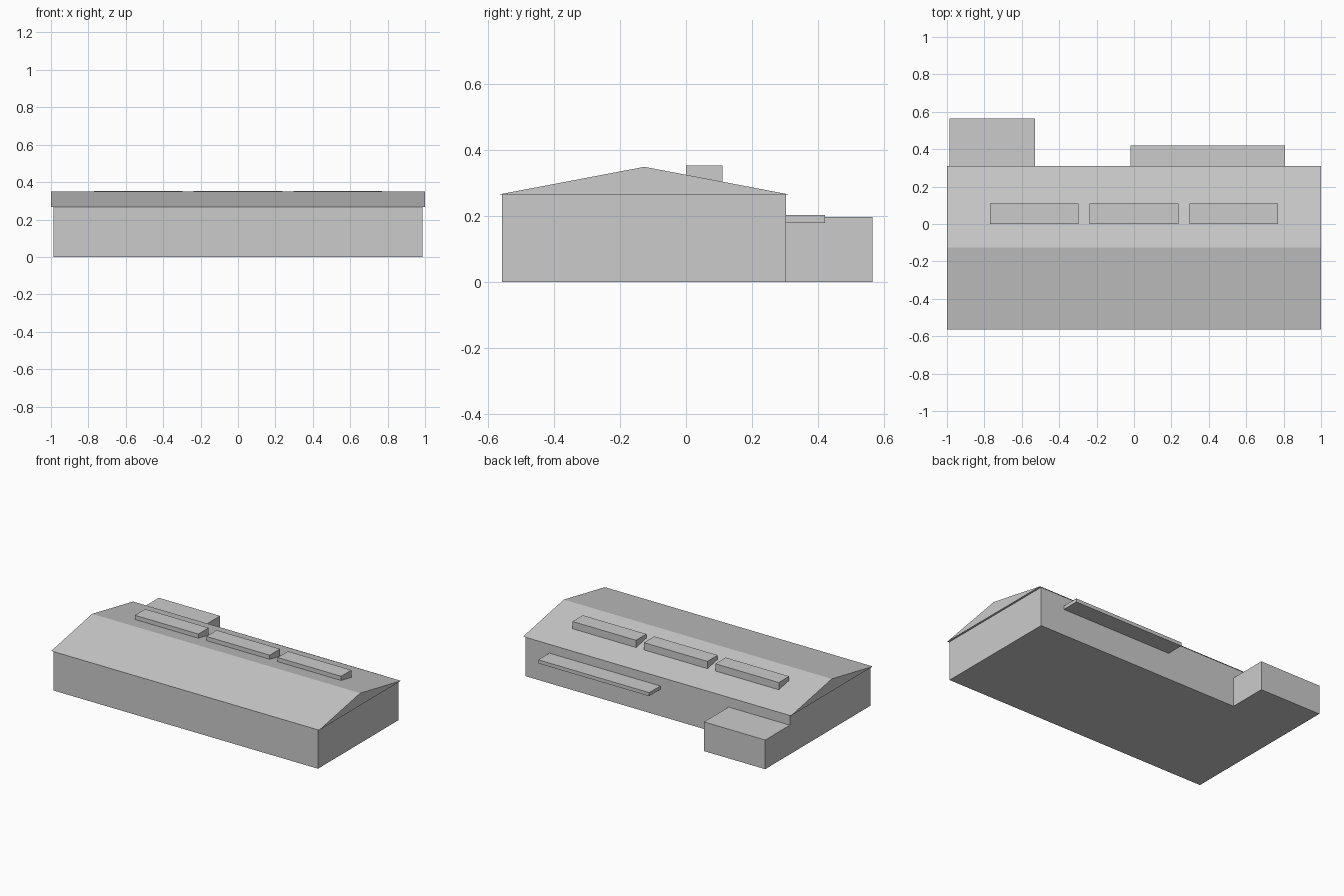
import bpy
import bmesh

if "Cube" in bpy.data.objects:
    bpy.data.objects.remove(bpy.data.objects["Cube"])


def box(name, x, y, z):
    """Box from (min, max) ranges on each axis."""
    bm = bmesh.new()
    bmesh.ops.create_cube(bm, size=1)
    for v in bm.verts:
        for i, (lo, hi) in enumerate((x, y, z)):
            v.co[i] = hi if v.co[i] > 0 else lo
    return finish(name, bm)


def prism(name, profile, x0, x1):
    """Extrude a closed (y, z) profile along x."""
    bm = bmesh.new()
    face = bm.faces.new([bm.verts.new((x0, y, z)) for y, z in profile])
    ext = bmesh.ops.extrude_face_region(bm, geom=[face], use_keep_orig=True)
    for v in ext["geom"]:
        if isinstance(v, bmesh.types.BMVert):
            v.co.x = x1
    return finish(name, bm)


def finish(name, bm):
    bmesh.ops.recalc_face_normals(bm, faces=bm.faces)
    mesh = bpy.data.meshes.new(name)
    bm.to_mesh(mesh)
    bm.free()
    obj = bpy.data.objects.new(name, mesh)
    bpy.context.collection.objects.link(obj)
    return obj


# Main hall and its low gable roof with a slight overhang
box("hall", (-0.987, 0.987), (-0.557, 0.303), (0, 0.266))
prism("gable_roof", [(-0.563, 0.266), (0.309, 0.266), (-0.126, 0.349)], -1, 1)

# Row of roof lights on the rear slope
for i in range(3):
    cx = (i - 1) * 0.533
    box(f"roof_light_{i + 1}", (cx - 0.237, cx + 0.237), (0.0, 0.11), (0.29, 0.353))

# Rear annex and canopy
box("annex", (-0.987, -0.53), (0.303, 0.565), (0, 0.197))
box("canopy", (-0.02, 0.808), (0.303, 0.421), (0.179, 0.203))
